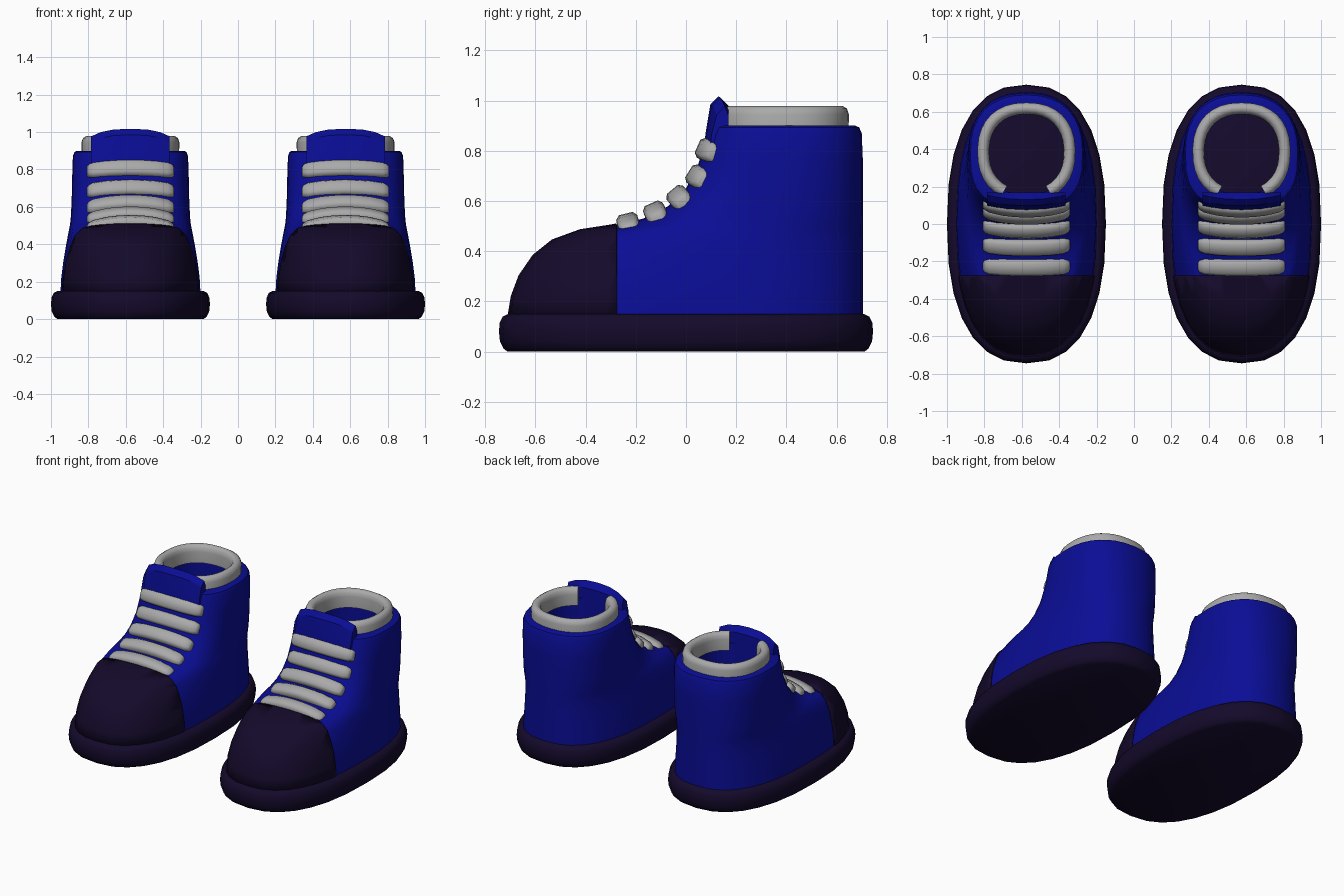
import bpy, bmesh, math

if "Cube" in bpy.data.objects:
    bpy.data.objects.remove(bpy.data.objects["Cube"])

SHOE_X = 0.575   # centre of one shoe, the other is mirrored


def material(name, rgb):
    m = bpy.data.materials.new(name)
    m.diffuse_color = (*rgb, 1)
    m.use_nodes = True
    m.node_tree.nodes["Principled BSDF"].inputs["Base Color"].default_value = m.diffuse_color
    return m


BLUE = material("blue_fabric", (0.003, 0.004, 0.3))
DARK = material("dark_rubber", (0.007, 0.003, 0.024))
GREY = material("grey_fabric", (0.4, 0.4, 0.4))


def oval(z, front, back, cy, hw, nf=2.1, nb=2.4, count=32):
    """Horizontal egg-shaped ring, counter-clockwise from above."""
    pts = []
    for i in range(count):
        a = 2 * math.pi * i / count
        c, s = math.cos(a), math.sin(a)
        n = nb if s > 0 else nf
        x = hw * math.copysign(abs(c) ** (2 / n), c)
        y = math.copysign(abs(s) ** (2 / n), s)
        pts.append((x, cy + y * ((back - cy) if s > 0 else (cy - front)), z))
    return pts


def loft(rings, caps=True):
    """Skin a list of closed rings with quads."""
    bm = bmesh.new()
    rows = [[bm.verts.new(p) for p in r] for r in rings]
    n = len(rows[0])
    for a, b in zip(rows, rows[1:]):
        for i in range(n):
            j = (i + 1) % n
            bm.faces.new((a[i], a[j], b[j], b[i]))
    if caps:
        bm.faces.new(rows[0][::-1])
        bm.faces.new(rows[-1])
        bmesh.ops.recalc_face_normals(bm, faces=bm.faces)
    return bm


def finish(name, bm, mat, angle=40, thickness=0):
    """Make an object, mirror it to the second shoe and shade it."""
    bmesh.ops.translate(bm, verts=bm.verts, vec=(SHOE_X, 0, 0))
    me = bpy.data.meshes.new(name)
    bm.to_mesh(me)
    bm.free()
    ob = bpy.data.objects.new(name, me)
    bpy.context.collection.objects.link(ob)
    me.materials.append(mat)
    if thickness:
        so = ob.modifiers.new("thickness", "SOLIDIFY")
        so.thickness, so.offset = thickness, 1
    mi = ob.modifiers.new("pair", "MIRROR")
    mi.use_mirror_merge = False
    bpy.ops.object.select_all(action="DESELECT")
    ob.select_set(True)
    bpy.context.view_layer.objects.active = ob
    bpy.ops.object.shade_smooth_by_angle(angle=math.radians(angle))
    return ob


# Sole: rounded slab
sole = [(0.0, 0.035), (0.012, 0.018), (0.04, 0.004), (0.08, 0.0),
        (0.115, 0.003), (0.14, 0.015), (0.15, 0.035)]
finish("sole", loft([oval(z, -0.745 + d, 0.745 - d, 0, 0.425 - d, 2.4, 2.4, 28)
                     for z, d in sole]), DARK)

# Upper: z, front y, back y, centre y, half width, front squareness
OUTER = [
    (0.13, -0.705, 0.705, 0.00, 0.375, 2.45),
    (0.22, -0.69, 0.705, 0.00, 0.37, 2.45),
    (0.30, -0.66, 0.705, 0.02, 0.36, 2.45),
    (0.38, -0.605, 0.705, 0.06, 0.347, 2.45),
    (0.44, -0.53, 0.705, 0.12, 0.336, 2.5),
    (0.48, -0.42, 0.705, 0.18, 0.328, 2.6),
    (0.50, -0.29, 0.705, 0.22, 0.324, 2.7),
    (0.53, -0.17, 0.705, 0.26, 0.32, 2.8),
    (0.58, -0.07, 0.705, 0.30, 0.317, 2.9),
    (0.65, 0.00, 0.705, 0.33, 0.314, 2.9),
    (0.75, 0.05, 0.705, 0.36, 0.312, 2.9),
    (0.87, 0.082, 0.70, 0.38, 0.308, 2.9),
    (0.893, 0.09, 0.69, 0.38, 0.30, 2.9),
    (0.90, 0.105, 0.675, 0.38, 0.285, 2.9),
]
INNER = [(0.90, 0.16, 0.615, 0.39, 0.225, 2.5),
         (0.13, 0.16, 0.615, 0.39, 0.225, 2.5)]


def upper_part(rows, keep_toe):
    """Cut the upper at the toe seam and keep one side."""
    bm = loft([oval(z, f, b, c, w, n, 2.55 - 0.25 * z) for z, f, b, c, w, n in rows],
              caps=False)
    bmesh.ops.bisect_plane(bm, geom=bm.verts[:] + bm.edges[:] + bm.faces[:],
                           plane_co=(0, -0.275, 0), plane_no=(0, 1, 0),
                           clear_outer=keep_toe, clear_inner=not keep_toe)
    return bm


finish("upper", upper_part(OUTER + INNER, False), BLUE)
finish("toe_cap", upper_part(OUTER, True), DARK, thickness=0.008)

# Padded collar: open ring swept around the ankle hole
SECTION = [(-0.03, 0.86), (0.03, 0.86), (0.032, 0.945), (0.024, 0.968), (0.008, 0.978),
           (-0.01, 0.976), (-0.024, 0.962), (-0.03, 0.935)]
rings = []
for i in range(29):
    a = math.radians(-62 + 304 * i / 28)
    c, s = math.cos(a), math.sin(a)
    e = 2 / 2.3
    px = math.copysign(abs(c) ** e, c)
    py = math.copysign(abs(s) ** e, s)
    rings.append([((0.23 + d) * px, 0.385 + (0.232 + d) * py, z) for d, z in SECTION])
finish("collar", loft(rings), GREY, 50)

# Tongue: curved flap, side profile (y, z, top flag)
PROFILE = [(0.06, 0.72, 0), (0.078, 0.87, 0), (0.097, 0.985, 1),
           (0.13, 1.017, 1), (0.165, 0.98, 1), (0.165, 0.78, 0)]
rings = []
for x in (-0.21, -0.16, -0.09, 0, 0.09, 0.16, 0.21):
    t = abs(x) / 0.21
    rings.append([(x, y + (0.025 * t * t if y < 0.15 else 0.004),
                   z - top * 0.04 * t ** 3) for y, z, top in PROFILE])
finish("tongue", loft(rings), BLUE, 30)

# Laces: rounded bars bowed over the front (y, z, slope in degrees)
LACES = [(-0.232, 0.517, 14), (-0.125, 0.56, 24), (-0.033, 0.62, 40),
         (0.04, 0.70, 58), (0.077, 0.805, 66)]
BAR = [(-0.045, -0.022), (-0.032, -0.036), (0.032, -0.036), (0.045, -0.022),
       (0.043, 0.018), (0.028, 0.034), (-0.028, 0.034), (-0.043, 0.018)]
STATIONS = [(0.232, 0.5), (0.225, 0.75), (0.2, 0.95), (0.13, 1), (0.065, 1)]
STATIONS = [(-x, k) for x, k in STATIONS] + [(0, 1)] + STATIONS[::-1]
for number, (cy, cz, slope) in enumerate(LACES, 1):
    c, s = math.cos(math.radians(slope)), math.sin(math.radians(slope))
    rings = []
    for x, k in STATIONS:
        drop = 0.035 * (x / 0.23) ** 2
        rings.append([(x, cy + u * k * c - (v * k - drop) * s,
                       cz + u * k * s + (v * k - drop) * c) for u, v in BAR])
    finish(f"lace_{number}", loft(rings), GREY, 60)
